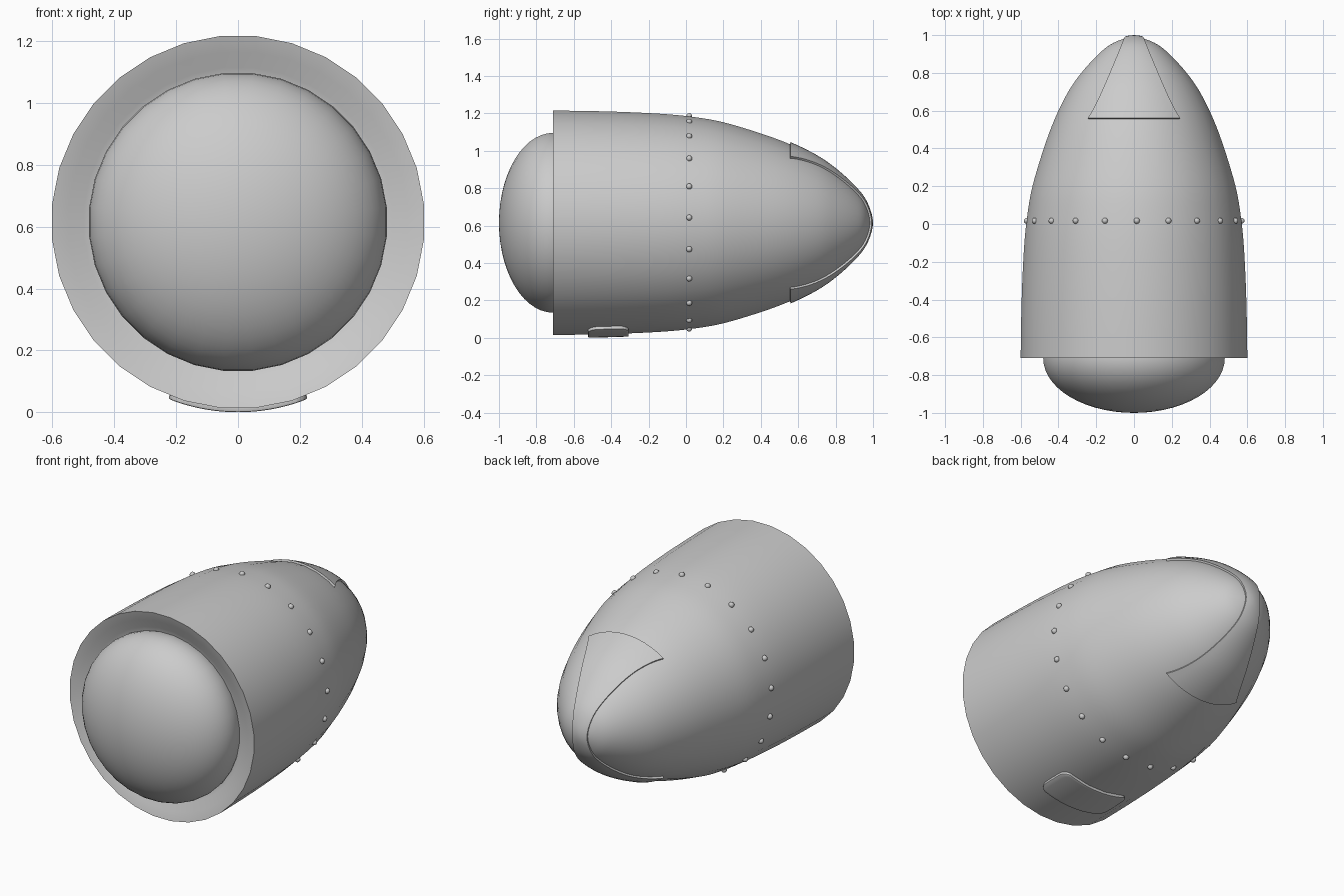
import bpy, bmesh
from math import sin, cos, pi, sqrt, hypot, radians
from mathutils import Vector

cube = bpy.data.objects.get("Cube")
if cube:
    bpy.data.objects.remove(cube, do_unlink=True)

AXIS_Z = 0.615
SEGMENTS = 32

grey = bpy.data.materials.new("plain_grey")
grey.use_nodes = True
grey.diffuse_color = (0.6, 0.6, 0.6, 1)
grey.node_tree.nodes["Principled BSDF"].inputs["Base Color"].default_value = (0.6, 0.6, 0.6, 1)


def finish(name, bm, angle=35, thickness=0, bevel=0):
    """Turn a bmesh into a smooth object, with optional thickness and bevel."""
    mesh = bpy.data.meshes.new(name)
    bm.to_mesh(mesh)
    bm.free()
    obj = bpy.data.objects.new(name, mesh)
    bpy.context.collection.objects.link(obj)
    mesh.materials.append(grey)
    if thickness:
        mod = obj.modifiers.new("thickness", "SOLIDIFY")
        mod.thickness, mod.offset = thickness, -1
    if bevel:
        mod = obj.modifiers.new("round_edge", "BEVEL")
        mod.width, mod.segments = bevel, 2
    bpy.ops.object.select_all(action="DESELECT")
    obj.select_set(True)
    bpy.context.view_layer.objects.active = obj
    if obj.modifiers:
        bpy.ops.object.convert(target="MESH")
    bpy.ops.object.shade_smooth_by_angle(angle=radians(angle))
    return obj


def lathe(name, profile):
    """Revolve (y, radius) points around the long axis."""
    bm = bmesh.new()
    rings = []
    for y, r in profile:
        if r < 1e-4:
            rings.append([bm.verts.new((0, y, AXIS_Z))] * SEGMENTS)
            continue
        angles = [2 * pi * (i + 0.5) / SEGMENTS for i in range(SEGMENTS)]
        rings.append([bm.verts.new((r * cos(a), y, AXIS_Z + r * sin(a))) for a in angles])
    for a, b in zip(rings, rings[1:]):
        for i in range(SEGMENTS):
            j = (i + 1) % SEGMENTS
            bm.faces.new(list(dict.fromkeys((a[i], a[j], b[j], b[i]))))
    bmesh.ops.recalc_face_normals(bm, faces=bm.faces)
    return finish(name, bm)


def patch(name, point, nu, nv, **options):
    """Grid surface from point(u, v) with u, v in -1..1, facing outward."""
    bm = bmesh.new()
    grid = [[bm.verts.new(point(2 * i / nu - 1, 2 * j / nv - 1)) for i in range(nu + 1)]
            for j in range(nv + 1)]
    for a, b in zip(grid, grid[1:]):
        for i in range(nu):
            bm.faces.new((a[i], a[i + 1], b[i + 1], b[i]))
    bm.normal_update()
    centre = Vector((0, 0, AXIS_Z))
    if sum(f.normal.dot(f.calc_center_median() - centre) for f in bm.faces) < 0:
        bmesh.ops.reverse_faces(bm, faces=bm.faces)
    return finish(name, bm, **options)


def smooth_curve(pts, steps):
    """Catmull-Rom curve that meets the axis at a right angle."""
    p = [Vector(q) for q in pts]
    p = [2 * p[0] - p[1]] + p + [Vector((p[-2].x, -p[-2].y))]
    out = []
    for a, b, c, d in zip(p, p[1:], p[2:], p[3:]):
        for k in range(steps):
            t = k / steps
            out.append(0.5 * (2 * b + (c - a) * t + (2 * a - 5 * b + 4 * c - d) * t * t
                              + (3 * b - a - 3 * c + d) * t ** 3))
    return out + [p[-2]]


def offset_curve(curve, d):
    """Push a profile outward along its normals."""
    out = []
    for i, q in enumerate(curve):
        t = (curve[min(i + 1, len(curve) - 1)] - curve[max(i - 1, 0)]).normalized()
        out.append(q + d * Vector((-t.y, t.x)))
    out[-1] = Vector((curve[-1].x + d, 0))
    return out


def lookup(curve, value, key, other):
    """Linear interpolation of one profile coordinate from the other."""
    for a, b in zip(curve, curve[1:]):
        lo, hi = sorted((a[key], b[key]))
        if lo <= value <= hi and hi > lo:
            return a[other] + (b[other] - a[other]) * (value - a[key]) / (b[key] - a[key])
    return curve[-1][other]


# Main shell: bullet shape with a shallow recessed front rim
SHELL = [(-0.71, 0.603), (-0.5, 0.6), (-0.3, 0.594), (-0.1, 0.583), (0.05, 0.567),
         (0.2, 0.54), (0.4, 0.48), (0.56, 0.42), (0.7, 0.35), (0.8, 0.28),
         (0.9, 0.188), (0.96, 0.107), (0.99, 0)]
shell_curve = smooth_curve(SHELL, 4)
rim = [(-0.66, 0), (-0.66, 0.46), (-0.67, 0.5), (-0.695, 0.55)]
lathe("shell", rim + [tuple(q) for q in shell_curve])

# Front dome
dome = [(-0.71 - 0.29 * cos(t), 0.483 * sin(t)) for t in (pi * k / 28 for k in range(19))]
lathe("front_dome", dome + [(-0.62, 0)])

# Tail strap: wide at top and bottom, narrow over the tail tip
strap_curve = offset_curve(shell_curve, 0.01)
STRAP_Y = 0.56
strap_r = lookup(strap_curve, STRAP_Y, 0, 1)


def strap_point(u, v):
    along = sin(v * pi / 2)
    centre_y = lookup(strap_curve, abs(along) * strap_r, 1, 0)
    k = min(max((1 - centre_y) / (1 - STRAP_Y), 0), 1)
    x = u * (0.048 + 0.197 * k)
    z = along * sqrt(strap_r ** 2 - x * x)
    return x, lookup(strap_curve, hypot(x, z), 1, 0), AXIS_Z + z


patch("tail_strap", strap_point, 12, 56, thickness=0.025)

# Belly pad: rounded plate hugging the underside
pad_curve = offset_curve(shell_curve, 0.014)


def pad_point(u, v):
    y = -0.415 + 0.108 * v
    r = lookup(pad_curve, y, 0, 1)
    a = u * 0.375 * (1 - 0.16 * abs(v) ** 6)
    return r * sin(a), y, AXIS_Z - r * cos(a)


patch("belly_pad", pad_point, 16, 14, thickness=0.025, bevel=0.005)

# Ring of rivets
RIVETS = 21
bm = bmesh.new()
for i in range(RIVETS):
    a = radians(2.8) + 2 * pi * i / RIVETS
    ball = bmesh.ops.create_uvsphere(bm, u_segments=12, v_segments=8, radius=0.016)
    bmesh.ops.translate(bm, verts=ball["verts"],
                        vec=(0.57 * cos(a), 0.017, AXIS_Z + 0.57 * sin(a)))
finish("rivets", bm, angle=60)
